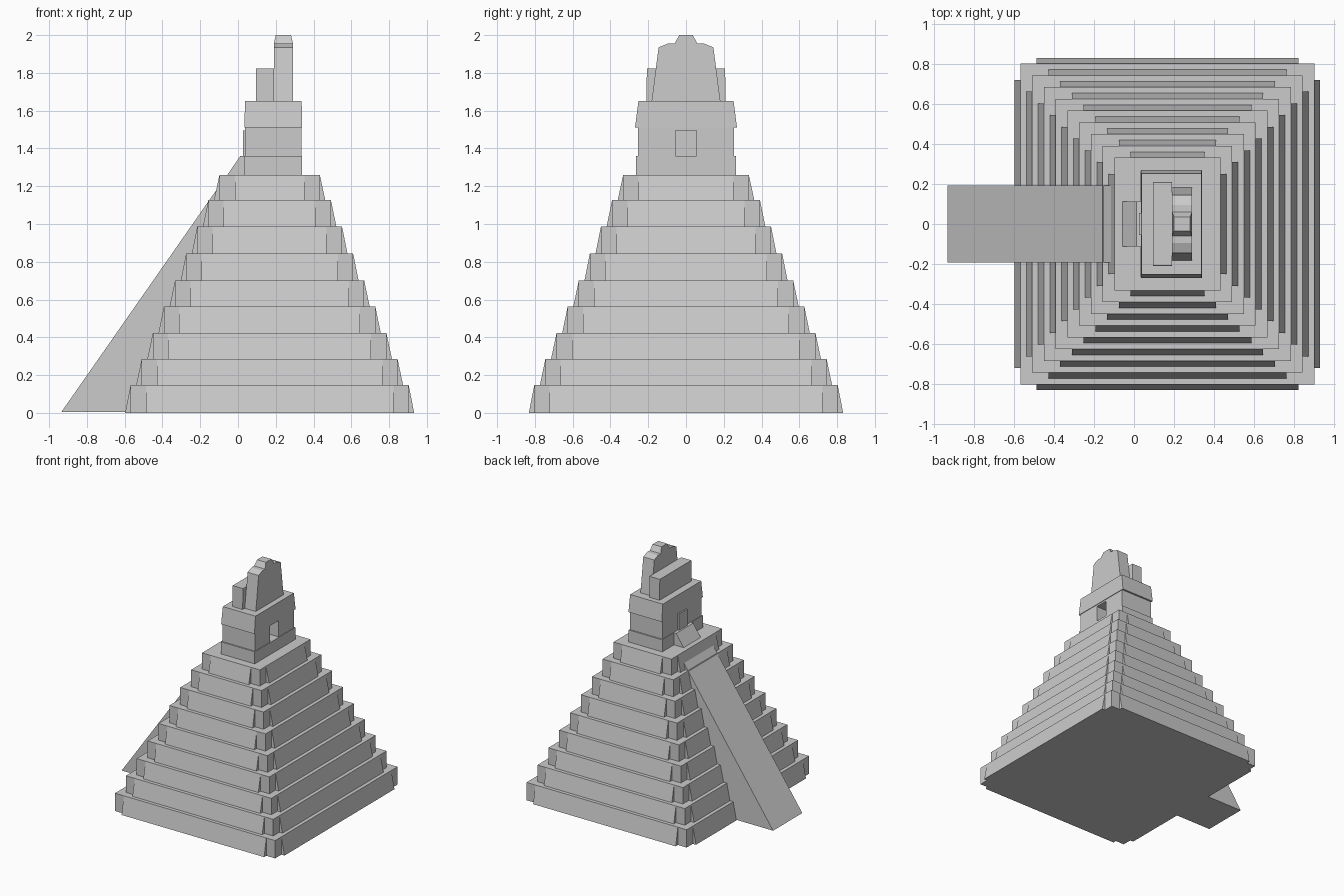
import bpy, bmesh

if "Cube" in bpy.data.objects:
    bpy.data.objects.remove(bpy.data.objects["Cube"])

CX = 0.1675  # pyramid axis; the stair pushes it off the origin


def finish(name, bm):
    bmesh.ops.remove_doubles(bm, verts=bm.verts, dist=1e-5)
    bmesh.ops.recalc_face_normals(bm, faces=bm.faces)
    me = bpy.data.meshes.new(name)
    bm.to_mesh(me)
    bm.free()
    ob = bpy.data.objects.new(name, me)
    bpy.context.collection.objects.link(ob)
    return ob


def loft(name, low, high):
    """Closed solid between two matching rings of 3D points."""
    bm = bmesh.new()
    a = [bm.verts.new(p) for p in low]
    b = [bm.verts.new(p) for p in high]
    n = len(a)
    bm.faces.new(a[::-1])
    bm.faces.new(b)
    for i in range(n):
        j = (i + 1) % n
        bm.faces.new((a[i], a[j], b[j], b[i]))
    return finish(name, bm)


def block(name, x0, x1, y0, y1, z0, z1, tx=0.0, ty=0.0):
    """Box centred in y; half depth y0 at the bottom, y1 at the top."""
    def ring(a, b, h, z):
        return [(a, -h, z), (b, -h, z), (b, h, z), (a, h, z)]
    return loft(name, ring(x0, x1, y0, z0), ring(x0 + tx, x1 - tx, y1, z1))


def extrude_y(name, profile, h):
    return loft(name, [(x, -h, z) for x, z in profile], [(x, h, z) for x, z in profile])


def quadrants(pts, z):
    """Mirror a quarter outline around the pyramid axis."""
    out = []
    for sx, sy in ((1, 1), (-1, 1), (-1, -1), (1, -1)):
        q = pts if sx * sy > 0 else pts[::-1]
        out += [(CX + sx * x, sy * y, z) for x, y in q]
    return out


# Nine terraces: upright inset corners, battered panel on each side
levels = [0, 0.148, 0.286, 0.422, 0.562, 0.70, 0.843, 0.986, 1.126, 1.26]
for i in range(9):
    s = 0.0588 * i
    X, Y, px, py, d = 0.736 - s, 0.803 - s, 0.655 - s, 0.722 - s, 0.029
    low = [(X + d, py), (X, py), (X, Y), (px, Y), (px, Y + d)]
    high = [(X, py), (X, py), (X, Y), (px, Y), (px, Y)]
    loft(f"terrace_{i + 1}", quadrants(low, levels[i]), quadrants(high, levels[i + 1]))

# Stair ramp and the short upper flight
extrude_y("stair_ramp", [(-0.935, 0.005), (-0.09, 0.005), (-0.09, 1.215)], 0.192)
extrude_y("upper_stair", [(-0.06, 1.255), (0.04, 1.255), (0.04, 1.36), (0.012, 1.36)], 0.112)

# Temple: plinth, walls with a doorway recess, sloped cornice
block("temple_plinth", 0.032, 0.34, 0.266, 0.266, 1.26, 1.36)
walls = block("temple_walls", 0.038, 0.335, 0.255, 0.255, 1.36, 1.51)
cutter = block("doorway_cutter", 0.06, 0.40, 0.056, 0.056, 1.34, 1.495)
cutter.hide_render = True
cutter.hide_set(True)
door = walls.modifiers.new("doorway", "BOOLEAN")
door.operation = "DIFFERENCE"
door.object = cutter
block("door_panel", 0.026, 0.05, 0.056, 0.056, 1.36, 1.495)
block("temple_cornice", 0.034, 0.34, 0.27, 0.252, 1.51, 1.65, tx=0.003)

# Roof comb: low rear wall, tall tapered wall with shoulders, crest
block("comb_low_wall", 0.096, 0.19, 0.21, 0.207, 1.65, 1.823)
half = [(0.182, 1.65), (0.145, 1.935), (0.095, 1.955), (0.06, 1.955), (0.036, 2.0)]
ring = half + [(-y, z) for y, z in half[::-1]]
loft("comb_tall_wall",
     [(0.19 + (0.01 if z > 1.96 else 0), y, z) for y, z in ring],
     [(0.291 - (0.01 if z > 1.96 else 0), y, z) for y, z in ring])
